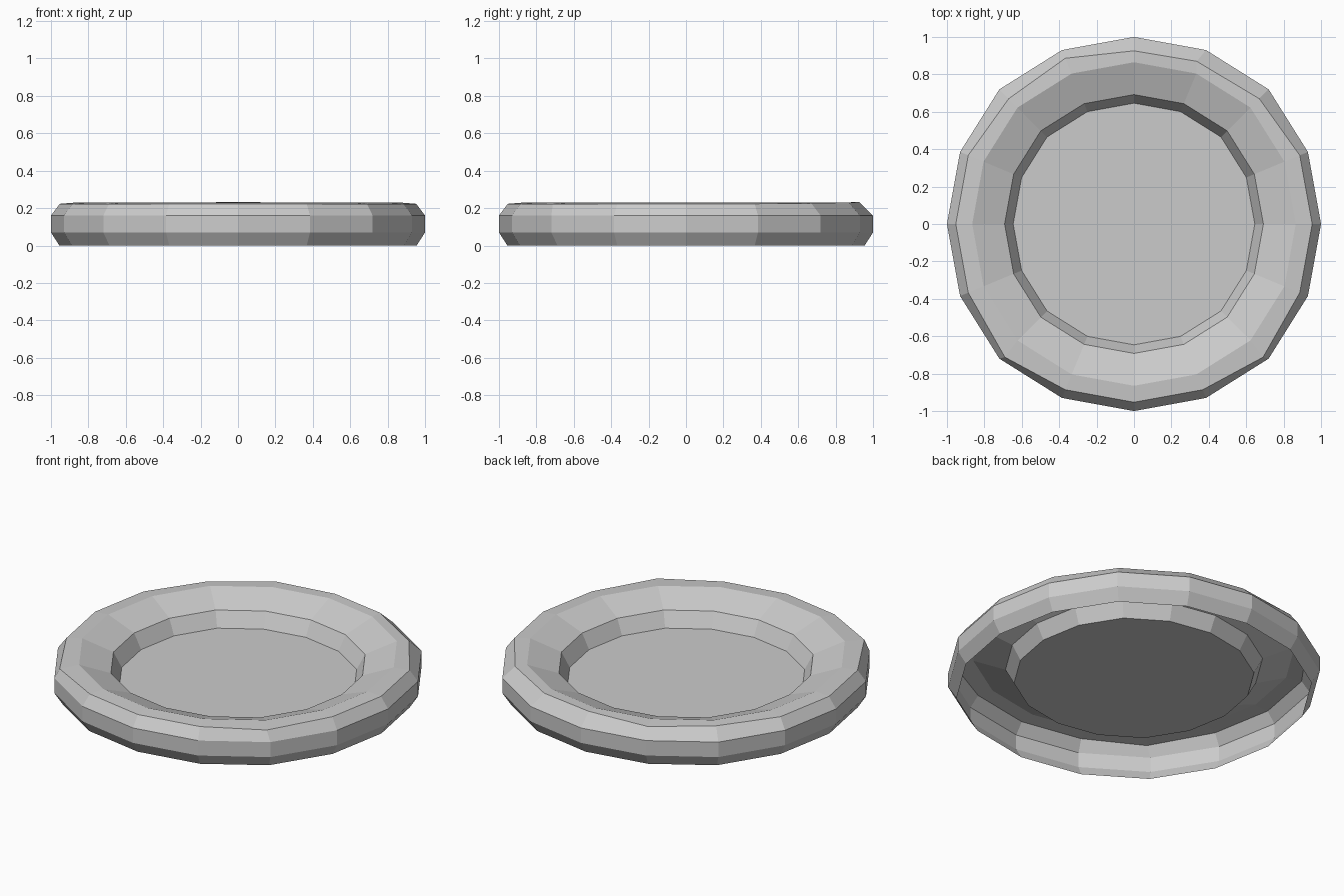
import bpy, bmesh
from math import cos, sin, pi

if "Cube" in bpy.data.objects:
    bpy.data.objects.remove(bpy.data.objects["Cube"])

SIDES = 16
# profile from the open bottom edge, over the rim, down to the sunken floor
PROFILE = [(0.955, 0.0), (1.0, 0.07), (1.0, 0.16), (0.953, 0.223),
           (0.865, 0.23), (0.692, 0.165), (0.646, 0.077)]
CREST = 3
# the ring is slightly squarish: radius factor for each step within a quarter
FACTOR = [1.0, 1.0065, 1.018, 1.0065]

bm = bmesh.new()
rings = []
for r, z in PROFILE:
    ring = []
    for i in range(SIDES):
        a = 2 * pi * i / SIDES
        f = r * FACTOR[i % 4]
        ring.append(bm.verts.new((f * cos(a), f * sin(a), z)))
    rings.append(ring)

# small unevenness of the crest edge: back and diagonals
crest = rings[CREST]
for i, (x, y, z) in {4: (0, 0.926, 0.232), 3: (0.335, 0.87, 0.23),
                     2: (0.67, 0.67, 0.226), 6: (-0.67, 0.67, 0.226),
                     10: (-0.69, -0.712, 0.222), 14: (0.69, -0.712, 0.222)}.items():
    crest[i].co = (x, y, z)

# wall bands and flat floor (underside stays open)
for lo, hi in zip(rings, rings[1:]):
    for i in range(SIDES):
        j = (i + 1) % SIDES
        bm.faces.new((lo[i], lo[j], hi[j], hi[i]))
bm.faces.new(rings[-1])

mesh = bpy.data.meshes.new("plate")
bm.to_mesh(mesh)
bm.free()
plate = bpy.data.objects.new("plate", mesh)
bpy.context.collection.objects.link(plate)
